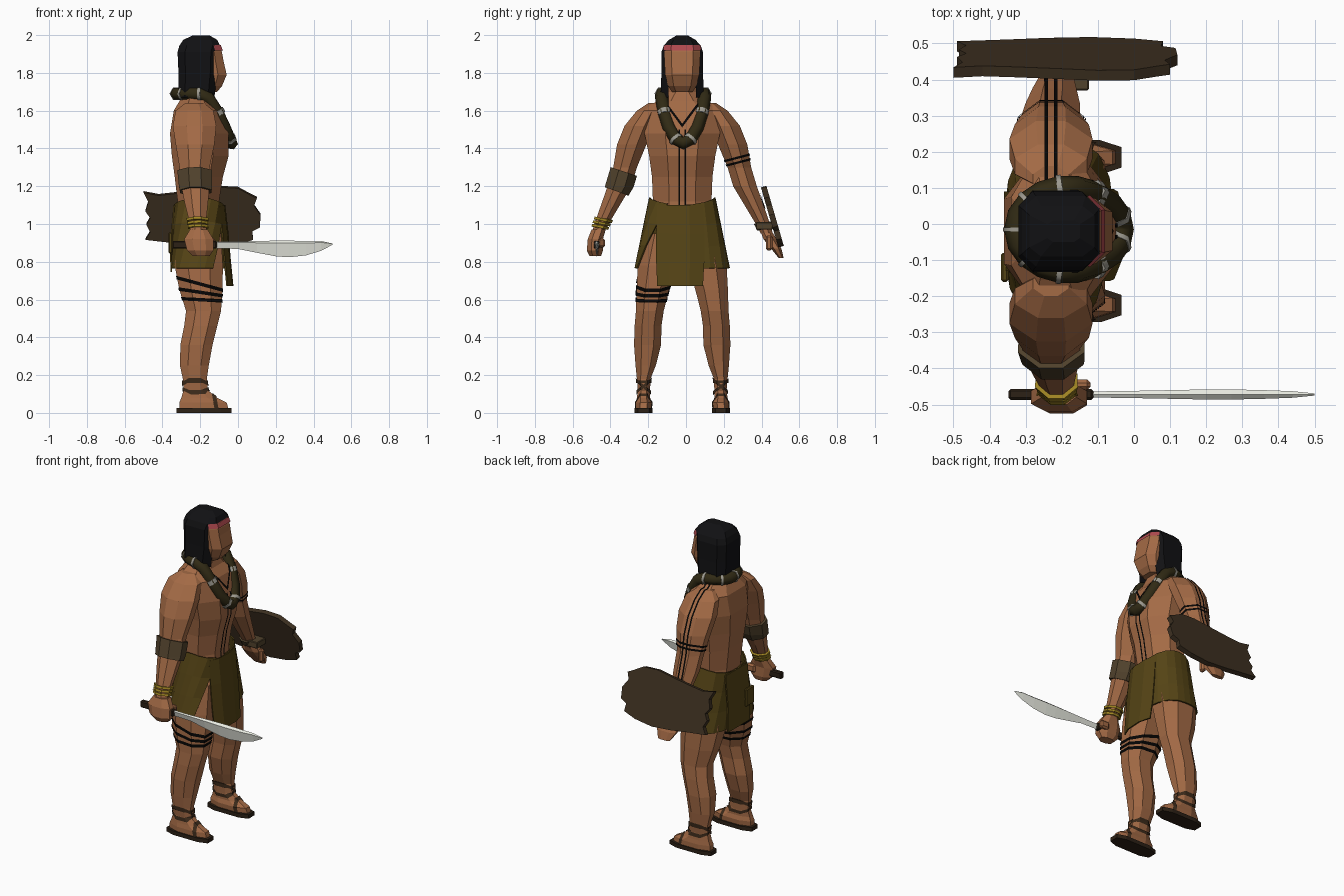
import bpy, bmesh, math
from mathutils import Vector as V

if "Cube" in bpy.data.objects:
    bpy.data.objects.remove(bpy.data.objects["Cube"])

CY = -0.02  # the figure's own mirror plane


def mat(name, r, g, b):
    m = bpy.data.materials.new(name)
    m.diffuse_color = (*[(c / 255) ** 2.2 for c in (r, g, b)], 1)
    m.use_nodes = True
    m.node_tree.nodes["Principled BSDF"].inputs["Base Color"].default_value = m.diffuse_color
    return m


SKIN = mat("skin", 162, 106, 71)
HAIR = mat("hair", 24, 24, 26)
INK = mat("ink", 14, 13, 12)
CLOTH = mat("cloth", 86, 70, 28)
WOOD = mat("wood", 64, 52, 38)
FUR = mat("collar", 52, 46, 27)
BONE = mat("bone", 155, 152, 142)
STEEL = mat("steel", 234, 236, 226)
GOLD = mat("gold", 160, 133, 40)
HIDE = mat("hide", 82, 68, 48)
STRAP = mat("strap", 62, 46, 32)
RED = mat("red", 175, 75, 80)
SOLE = mat("sole", 48, 38, 28)


def finish(bm, name, material, thick=0, offset=1):
    me = bpy.data.meshes.new(name)
    bm.to_mesh(me)
    bm.free()
    ob = bpy.data.objects.new(name, me)
    bpy.context.collection.objects.link(ob)
    me.materials.append(material)
    if thick:
        s = ob.modifiers.new("thickness", 'SOLIDIFY')
        s.thickness, s.offset = thick, offset
    return ob


def skin(rings, name, material, closed=True, caps=True, thick=0, drop=None):
    bm = bmesh.new()
    rows = [[bm.verts.new(p) for p in r] for r in rings]
    n = len(rows[0])
    for a, b in zip(rows, rows[1:]):
        for i in range(n if closed else n - 1):
            j = (i + 1) % n
            bm.faces.new((a[i], a[j], b[j], b[i]))
    if caps:
        bm.faces.new(rows[0])
        bm.faces.new(rows[-1])
    bmesh.ops.recalc_face_normals(bm, faces=bm.faces)
    if drop:
        bmesh.ops.delete(bm, geom=[f for f in bm.faces if drop(f)], context='FACES')
    return finish(bm, name, material, thick)


def loft(secs, name, material, t=0.45, flip=False, **kw):
    """Eight-sided horizontal sections (z, x0, x1, y0, y1)."""
    oct8 = [(1, -t), (1, t), (t, 1), (-t, 1), (-1, t), (-1, -t), (-t, -1), (t, -1)]
    rings = []
    for z, x0, x1, y0, y1 in secs:
        if flip:
            y0, y1 = 2 * CY - y1, 2 * CY - y0
        rings.append([((x0 + x1) / 2 + a * (x1 - x0) / 2, (y0 + y1) / 2 + b * (y1 - y0) / 2, z)
                      for a, b in oct8])
    return skin(rings, name, material, **kw)


def band(src, name, material, co, no, half, off=0.004, limits=(), facing=None, thick=0):
    """Strip cut from a copy of src between two parallel planes and pushed outwards."""
    bm = bmesh.new()
    bm.from_mesh(src.data)
    no, co = V(no).normalized(), V(co)
    for c, n in [(co - no * half, no), (co + no * half, -no), *limits]:
        bmesh.ops.bisect_plane(bm, geom=bm.verts[:] + bm.edges[:] + bm.faces[:],
                               plane_co=V(c), plane_no=V(n), clear_inner=True)
    bm.normal_update()
    if facing:
        bad = [f for f in bm.faces if f.normal.dot(V(facing)) < 0.1]
        bmesh.ops.delete(bm, geom=bad, context='FACES')
    bm.normal_update()
    for v in bm.verts:
        v.co += v.normal * off
    return finish(bm, name, material, thick, -1)


def box(name, material, c, s, bevel=0.01):
    bm = bmesh.new()
    bmesh.ops.create_cube(bm, size=1)
    for v in bm.verts:
        v.co = V((c[i] + v.co[i] * s[i] for i in range(3)))
    bmesh.ops.bevel(bm, geom=bm.edges[:], offset=bevel, segments=1, affect='EDGES')
    return finish(bm, name, material)


# torso and neck
torso = loft([(z, a, b, CY - h, CY + h) for z, a, b, h in [
    (.98, -.33, -.09, .17), (1.12, -.32, -.10, .155), (1.25, -.335, -.08, .16), (1.36, -.35, -.05, .175),
    (1.48, -.36, -.05, .20), (1.60, -.34, -.09, .21), (1.65, -.31, -.13, .135),
    (1.70, -.28, -.145, .075), (1.77, -.27, -.14, .065)]], "torso", SKIN)

# head, hair and headband
head = loft([(z, a, b, CY - h, CY + h) for z, a, b, h in [
    (1.70, -.25, -.11, .055), (1.73, -.27, -.085, .075), (1.79, -.29, -.06, .09), (1.87, -.29, -.078, .095),
    (1.91, -.29, -.085, .095), (1.95, -.28, -.10, .09), (1.965, -.26, -.13, .06)]], "head", SKIN, t=.6)
loft([(z, a, b, CY - h, CY + h) for z, a, b, h in [
    (1.67, -.315, -.125, .115), (1.80, -.315, -.11, .11), (1.91, -.32, -.105, .11), (1.945, -.31, -.095, .098),
    (1.975, -.29, -.11, .07), (1.998, -.24, -.15, .03)]], "hair", HAIR, t=.64,
    drop=lambda f: f.calc_center_median().z < 1.94 and f.normal.x > .9 or f.normal.z < -.9)
band(head, "headband", RED, (0, 0, 1.93), (0, 0, 1), .014, .008, facing=(1, 0, 0))

# arms and hands
ARM = [(1.64, -.28, -.18, .09, .16), (1.60, -.33, -.13, .10, .22), (1.52, -.345, -.115, .13, .285),
       (1.42, -.33, -.125, .17, .325), (1.30, -.31, -.15, .22, .345), (1.20, -.30, -.15, .25, .375),
       (1.10, -.28, -.16, .31, .41), (1.00, -.255, -.17, .37, .445), (.95, -.255, -.165, .395, .46)]
HAND = [(.96, -.25, -.17, .395, .455), (.92, -.275, -.145, .41, .48), (.87, -.27, -.14, .45, .505),
        (.82, -.24, -.16, .49, .517)]
left_arm = loft(ARM, "left_arm", SKIN, t=.36)
right_arm = loft(ARM, "right_arm", SKIN, t=.36, flip=True)
loft(HAND, "left_hand", SKIN)
loft([(.97, -.255, -.16, -.50, -.425), (.92, -.285, -.13, -.52, -.44), (.86, -.27, -.13, -.525, -.44),
      (.83, -.24, -.15, -.51, -.45)], "right_fist", SKIN)
box("right_thumb", SKIN, (-.15, -.445, .90), (.06, .03, .05))
box("left_thumb", SKIN, (-.145, .44, .90), (.03, .035, .08))

# legs with feet, soles and sandal straps
LEG = [(.02, -.31, -.05, .145, .225), (.055, -.31, -.06, .142, .225), (.08, -.30, -.11, .15, .22),
       (.12, -.288, -.16, .15, .215), (.18, -.292, -.165, .148, .22), (.25, -.307, -.155, .12, .227),
       (.36, -.305, -.135, .092, .235), (.46, -.285, -.11, .09, .232), (.54, -.275, -.09, .078, .225),
       (.65, -.31, -.082, .05, .222), (.78, -.335, -.08, .01, .215), (.95, -.32, -.09, -.02, .18)]
legs = {}
for side, flip in (("left", False), ("right", True)):
    leg = legs[side] = loft(LEG, side + "_leg", SKIN, flip=flip)
    loft([(z, -.325, -.035, .137, .232) for z in (0, .025)], side + "_sole", SOLE, t=.6, flip=flip)
    y = 2 * CY - .185 if flip else .185
    for i, (co, no) in enumerate([((-.22, y, .165), (0, 0, 1)), ((-.22, y, .14), (0, .7, .7)),
                                  ((-.22, y, .14), (0, -.7, .7))]):
        band(leg, f"{side}_ankle_strap_{i}", STRAP, co, no, .007, .006, limits=[((0, 0, .08), (0, 0, 1))])
    band(leg, side + "_toe_strap", STRAP, (-.12, y, .05), (1, 0, .2), .01, .005,
         limits=[((0, 0, .1), (0, 0, -1)), ((0, 0, .025), (0, 0, 1))])

# body paint: thigh, chest, collarbone, left arm
for i, (z, tilt) in enumerate([(.685, .28), (.64, .16), (.60, .06)]):
    band(legs["right"], f"thigh_stripe_{i}", INK, (-.21, -.2, z), (tilt, 0, 1), .009)
for i, s in enumerate((-1, 1)):
    band(torso, f"chest_stripe_{i}", INK, (0, CY + s * .016, 1.3), (0, 1, 0), .005, facing=(1, 0, 0),
         limits=[((0, 0, 1.5), (0, 0, -1))])
    band(torso, f"collarbone_stripe_{i}", INK, (0, CY, 1.52), (0, -s * .8, .6), .006, facing=(1, 0, 0),
         limits=[((0, CY, 0), (0, s, 0)), ((0, 0, 1.5), (0, 0, 1))])
    band(left_arm, f"arm_line_{i}", INK, (-.23 + s * .013, 0, 0), (1, 0, 0), .005, facing=(0, .8, .6),
         limits=[((0, 0, 1.08), (0, 0, 1))])
    band(torso, f"shoulder_line_{i}", INK, (-.23 + s * .013, 0, 0), (1, 0, 0), .005, facing=(0, .6, .8),
         limits=[((0, .05, 0), (0, 1, 0)), ((0, 0, 1.55), (0, 0, 1))])
    band(left_arm, f"arm_ring_{i}", INK, (-.23, .27, 1.338 + s * .013), (0, -.25, .97), .006)

# armband, bracelets, wrist strap
band(right_arm, "armband", HIDE, (-.23, -.345, 1.225), (0, .32, .95), .055, .014, thick=.014)
for i in range(3):
    band(right_arm, f"bracelet_{i}", GOLD, (-.21, -.45, .985 + i * .02), (0, .15, .98), .007, .012, thick=.012)
band(left_arm, "wrist_strap", HIDE, (-.21, .41, .99), (0, -.1, 1), .018, .01, thick=.01)
box("shield_grip", HIDE, (-.165, .415, .99), (.08, .09, .04), .004)

# wrap skirt, open over the right thigh
rows = []
for k in range(4):
    f = k / 3
    rx, ry = .123 + .02 * f, .168 + .077 * f
    end = 335 - 37 * f
    row = []
    for i in range(19):
        a = math.radians(end * i / 18)
        c, s = math.cos(a), math.sin(a)
        q = (abs(c) ** 3 + abs(s) ** 3) ** (-1 / 3)
        row.append((-.207 + rx * q * c, CY + ry * q * s, 1.10 + .04 * s * s * (1 - f) - .335 * f))
    rows.append(row)
skin(rows, "skirt", CLOTH, closed=False, caps=False, thick=.008)
skin([[(x0 - b, y * w + (1 - w) * -.05, z) for y, b in ((-.155, .03), (-.09, .005), (.02, 0), (.095, .02))]
      for z, x0, w in ((1.10, -.075, .95), (.95, -.058, 1), (.80, -.045, 1), (.672, -.032, .95))],
     "front_flap", CLOTH, closed=False, caps=False, thick=.008)
skin([[(x, y, z) for y in (-.13, -.02, .09)] for z, x in ((1.10, -.334), (.9, -.352), (.745, -.35))],
     "back_flap", CLOTH, closed=False, caps=False, thick=.008)
box("pouch", CLOTH, (-.358, -.12, .90), (.02, .08, .11), .005)


# heavy neck collar with pale bindings
def neck_point(a):
    c = math.cos(a)
    return (-.18 + .145 * c, -.015 + .115 * math.sin(a), 1.69 - .262 * max(0, c) ** 1.4)


def tube(name, material, pts, radius, cyclic):
    cu = bpy.data.curves.new(name, 'CURVE')
    cu.dimensions, cu.bevel_depth, cu.bevel_resolution, cu.use_fill_caps = '3D', radius, 1, True
    sp = cu.splines.new('POLY')
    sp.points.add(len(pts) - 1)
    for p, q in zip(sp.points, pts):
        p.co = (*q, 1)
    sp.use_cyclic_u = cyclic
    cu.materials.append(material)
    bpy.context.collection.objects.link(bpy.data.objects.new(name, cu))


tube("collar", FUR, [neck_point(math.tau * i / 18) for i in range(18)], .035, True)
for i in range(9):
    a = math.tau * (i + .5) / 9
    tube(f"collar_binding_{i}", BONE, [neck_point(a - .05), neck_point(a + .05)], .038, False)

# machete
Y = -.472
skin([[(x, Y, t), (x, Y + w, t - (t - b) * .15), (x, Y, b), (x, Y - w, t - (t - b) * .15)]
      for x, t, b, w in ((-.14, .907, .872, .008), (0, .907, .868, .010), (.10, .91, .848, .012), (.20, .912, .829, .014),
                         (.27, .912, .824, .014), (.36, .91, .834, .012), (.44, .91, .858, .009), (.5, .897, .890, .003))],
     "blade", STEEL)
box("sword_handle", SOLE, (-.23, Y, .89), (.235, .03, .042), .006)

# rough plank shield, leaning outwards
outline = [(-.50, 1.17), (-.42, 1.155), (-.33, 1.165), (-.22, 1.18), (-.10, 1.198), (.0, 1.193), (.06, 1.16), (.10, 1.14),
           (.085, 1.10), (.12, 1.05), (.115, .985), (.075, .965), (.08, .92), (0, .895), (-.12, .88), (-.25, .89),
           (-.36, .905), (-.49, .92), (-.465, .96), (-.485, 1.0), (-.465, 1.035), (-.49, 1.07), (-.475, 1.12)]
bm = bmesh.new()
bm.faces.new([bm.verts.new((x, .412 + (1.195 - z) * .29, z)) for x, z in outline])
finish(bm, "shield", WOOD, .03, 0)
